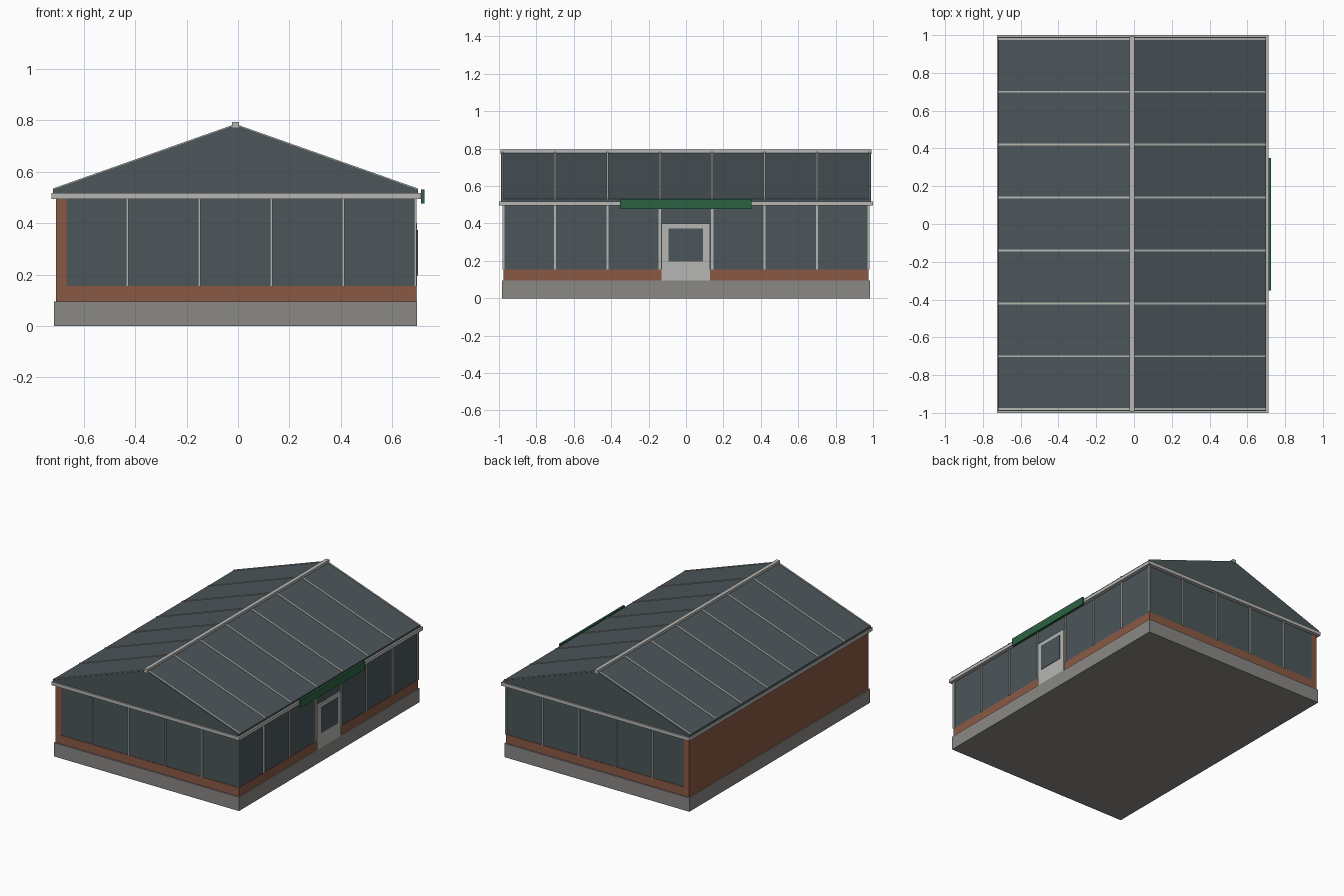
import bpy, bmesh

cube = bpy.data.objects.get("Cube")
if cube:
    bpy.data.objects.remove(cube, do_unlink=True)


def material(name, rgb):
    """Flat material from 0-255 display values."""
    lin = [((c / 255 + 0.055) / 1.055) ** 2.4 for c in rgb] + [1.0]
    m = bpy.data.materials.new(name)
    m.use_nodes = True
    m.diffuse_color = lin
    m.node_tree.nodes["Principled BSDF"].inputs["Base Color"].default_value = lin
    return m


CONCRETE = material("concrete grey", (138, 136, 133))
BRICK = material("brick red", (138, 89, 68))
GLASS = material("slate glass", (76, 86, 90))
TRIM = material("pale trim", (182, 183, 179))
GREEN = material("sign green", (44, 98, 68))


def extrude(name, profile, y0, y1, mat):
    """Extrude an x-z outline from y0 to y1."""
    bm = bmesh.new()
    face = bm.faces.new([bm.verts.new((x, y0, z)) for x, z in profile])
    grown = bmesh.ops.extrude_face_region(bm, geom=[face])["geom"]
    top = [v for v in grown if isinstance(v, bmesh.types.BMVert)]
    bmesh.ops.translate(bm, verts=top, vec=(0, y1 - y0, 0))
    bmesh.ops.recalc_face_normals(bm, faces=bm.faces)
    mesh = bpy.data.meshes.new(name)
    bm.to_mesh(mesh)
    bm.free()
    mesh.materials.append(mat)
    ob = bpy.data.objects.new(name, mesh)
    bpy.context.collection.objects.link(ob)
    return ob


def box(name, x0, x1, y0, y1, z0, z1, mat):
    return extrude(name, [(x0, z0), (x1, z0), (x1, z1), (x0, z1)], y0, y1, mat)


# Foundation, brick plinth and solid back wall
BASE, SILL, EAVE = 0.095, 0.155, 0.495
box("foundation", -0.715, 0.697, -0.985, 0.985, 0, BASE, CONCRETE)
box("brick_plinth", -0.708, 0.69, -0.977, 0.977, BASE, SILL, BRICK)
box("brick_wall", -0.708, -0.668, -0.977, 0.977, SILL, EAVE, BRICK)

# Glazed hall with mullions
box("wall_glazing", -0.668, 0.687, -0.974, 0.974, SILL, EAVE, GLASS)
for i in range(4):
    x = -0.43 + 0.28 * i
    for side in (-1, 1):
        box("end_mullion", x - 0.005, x + 0.005, side * 0.97, side * 0.982,
            SILL, EAVE, TRIM)
for i in range(6):
    y = -0.70 + 0.28 * i
    box("side_mullion", 0.68, 0.695, y - 0.006, y + 0.006, SILL, EAVE, TRIM)
for side in (-1, 1):
    box("corner_post", 0.685, 0.695, side * 0.97, side * 0.981, SILL, EAVE, TRIM)

# Entrance
box("door_frame", 0.68, 0.697, -0.13, 0.127, BASE, 0.40, TRIM)
box("door_window", 0.695, 0.70, -0.093, 0.09, 0.197, 0.373, GLASS)

# Eaves beam and pitched roof
MID = -0.01
box("eaves_beam", -0.725, 0.712, -1.0, 1.0, EAVE, 0.518, TRIM)
half, low, peak = 0.71, 0.531, 0.782
extrude("roof", [(MID - half, 0.518), (MID + half, 0.518), (MID + half, low),
                 (MID, peak), (MID - half, low)], -0.99, 0.99, GLASS)

# Thin rafters standing just proud of the roof panes
lift = 0.004
rafter = [(MID - half, low), (MID - half, low + lift), (MID, peak + lift),
          (MID + half, low + lift), (MID + half, low), (MID, peak - lift)]
for i in range(8):
    y = -0.98 + 0.28 * i
    extrude("roof_rafter", rafter, y - 0.005, y + 0.005, TRIM)
box("ridge_cap", MID - 0.013, MID + 0.013, -0.993, 0.993, 0.772, 0.794, TRIM)

# Sign board over the entrance
box("sign_board", 0.711, 0.725, -0.352, 0.35, 0.477, 0.531, GREEN)
